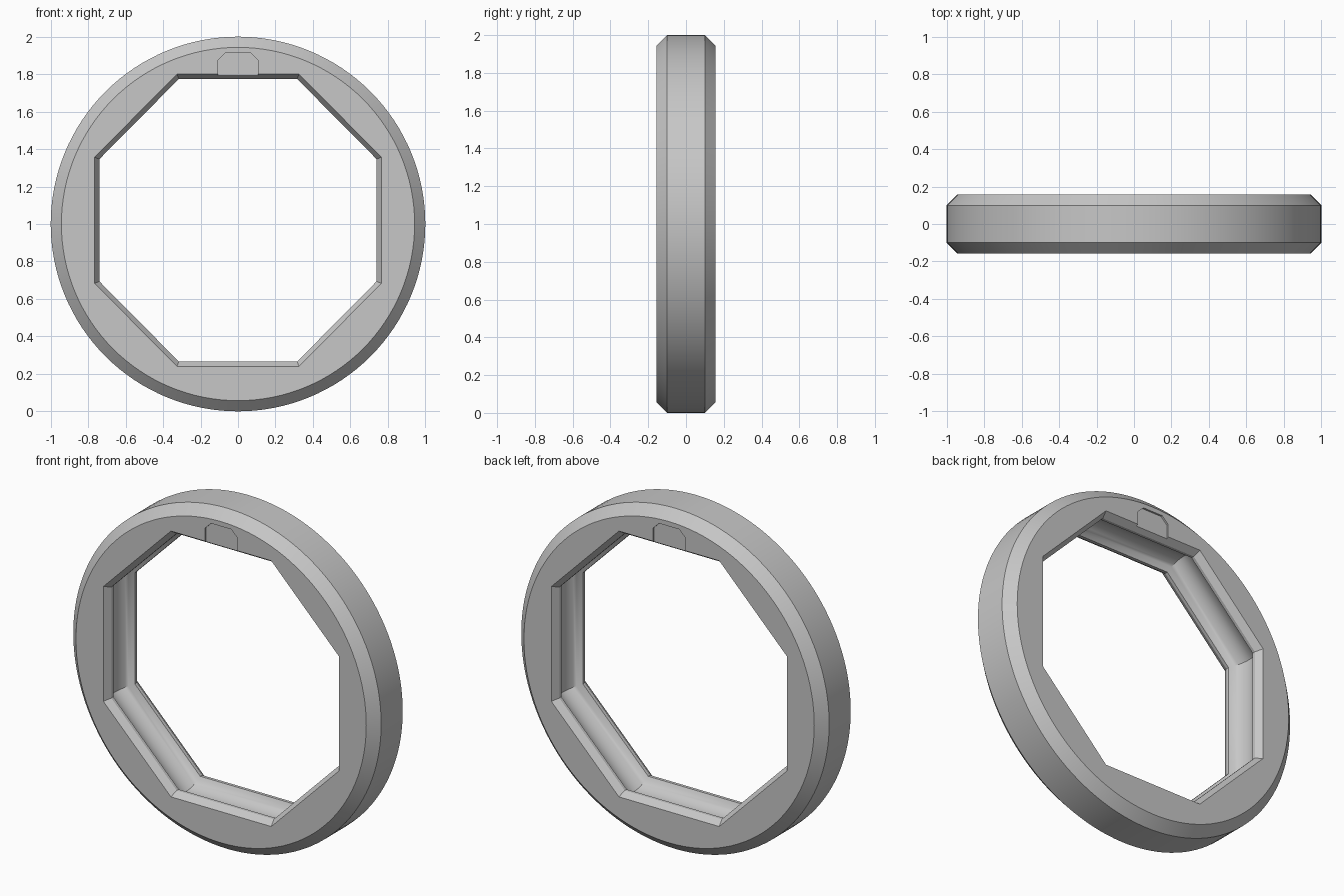
import bpy, bmesh, math

if "Cube" in bpy.data.objects:
    bpy.data.objects.remove(bpy.data.objects["Cube"])

HALF = 0.157      # half thickness of the ring
MID = 1.02        # height of the opening's centre

grey = bpy.data.materials.new("light_grey")
grey.use_nodes = True
colour = (0.57, 0.57, 0.57, 1)
grey.diffuse_color = colour
grey.node_tree.nodes["Principled BSDF"].inputs["Base Color"].default_value = colour


def loft(name, loops):
    """Skin a closed solid through matching loops of points."""
    bm = bmesh.new()
    rings = [[bm.verts.new(p) for p in loop] for loop in loops]
    n = len(rings[0])
    for a, b in zip(rings, rings[1:]):
        for i in range(n):
            j = (i + 1) % n
            bm.faces.new((a[i], a[j], b[j], b[i]))
    bm.faces.new(rings[0])
    bm.faces.new(rings[-1])
    bmesh.ops.recalc_face_normals(bm, faces=bm.faces)
    mesh = bpy.data.meshes.new(name)
    bm.to_mesh(mesh)
    bm.free()
    mesh.materials.append(grey)
    obj = bpy.data.objects.new(name, mesh)
    bpy.context.collection.objects.link(obj)
    return obj


def circle(radius, y, n=128):
    turns = [2 * math.pi * i / n for i in range(n)]
    return [(radius * math.cos(t), y, 1 + radius * math.sin(t)) for t in turns]


def octagon(y, offset):
    k = 1 + offset / 0.77
    quarter = [(0.765, 0.337), (0.326, 0.78)]
    right = [(x, -z) for x, z in reversed(quarter)] + quarter
    outline = right + [(-x, z) for x, z in reversed(right)]
    return [(k * x, y, MID + k * z) for x, z in outline]


# Chamfered round body
ring = loft("ring_body", [circle(0.943, -HALF), circle(1, -0.1),
                          circle(1, 0.1), circle(0.943, HALF)])

# Octagonal opening: bevelled lips with a scooped groove between them
width, depth, lip, steps = 0.1, 0.06, -0.025, 14
radius = (width ** 2 + depth ** 2) / (2 * depth)
sweep = math.asin(width / radius)
lips = [(-0.25, 0), (-HALF, 0), (-0.118, lip)]
groove = []
for i in range(steps + 1):
    t = sweep * (2 * i / steps - 1)
    groove.append((radius * math.sin(t),
                   lip + radius * math.cos(t) - radius + depth))
profile = lips + groove + [(-y, o) for y, o in reversed(lips)]
cutters = [loft("opening_cutter", [octagon(y, o) for y, o in profile])]

# Shallow notch above the opening on both faces
half_notch = [(0.106, 1.7), (0.106, 1.875), (0.065, 1.915)]
notch = half_notch + [(-x, z) for x, z in reversed(half_notch)]
for side, label in ((-1, "front"), (1, "back")):
    cutters.append(loft(label + "_notch_cutter",
                        [[(x, side * y, z) for x, z in notch]
                         for y in (0.2, HALF - 0.011)]))

# Cut the body, then drop the cutters
bpy.context.view_layer.objects.active = ring
for cutter in cutters:
    cutter.hide_render = True
    mod = ring.modifiers.new("cut", "BOOLEAN")
    mod.operation = "DIFFERENCE"
    mod.solver = "EXACT"
    mod.object = cutter
    bpy.ops.object.modifier_apply(modifier=mod.name)
    bpy.data.objects.remove(cutter)

bpy.ops.object.select_all(action="DESELECT")
ring.select_set(True)
bpy.ops.object.shade_smooth_by_angle(angle=math.radians(30))
